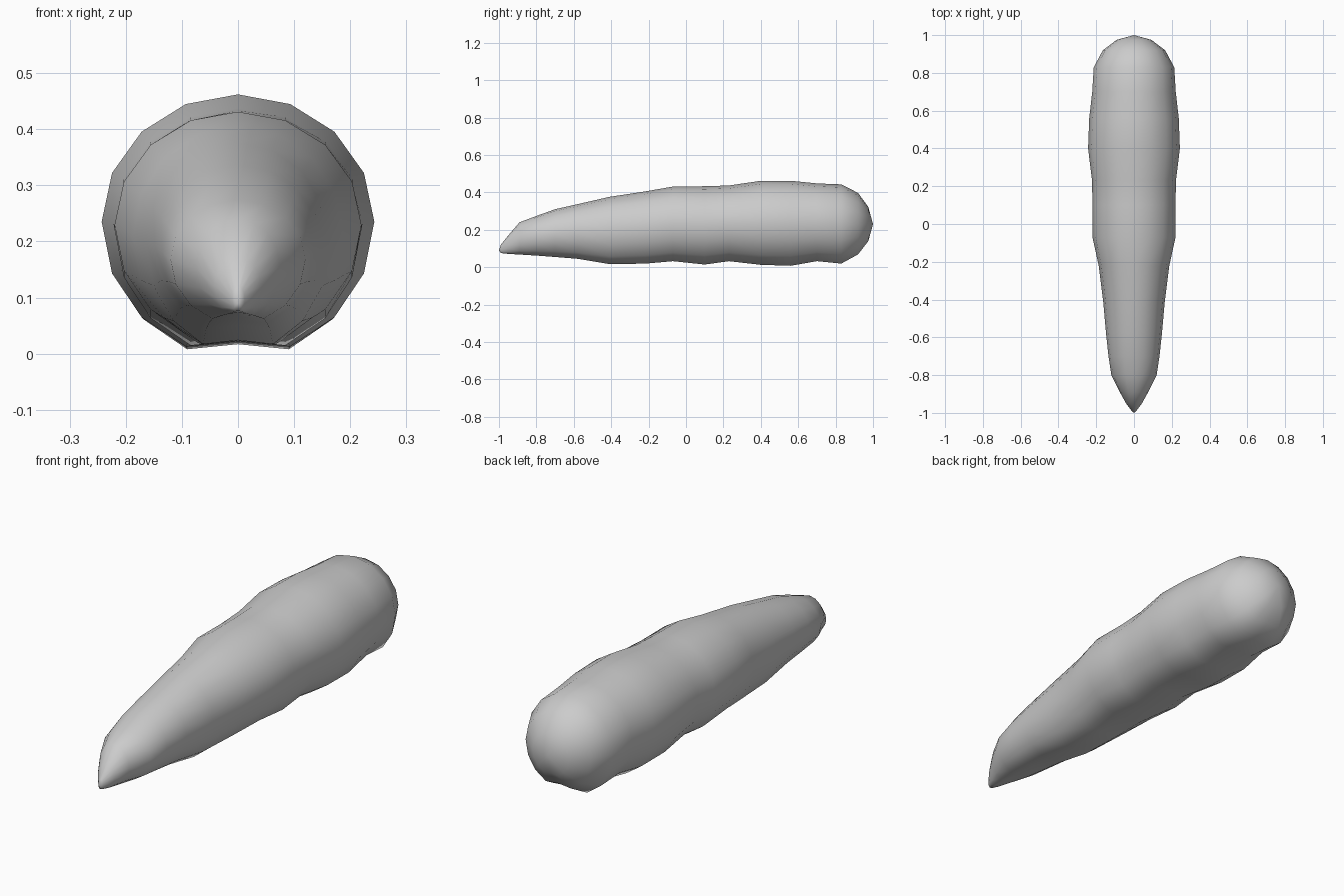
import bpy, bmesh, math

cube = bpy.data.objects.get("Cube")
if cube:
    bpy.data.objects.remove(cube, do_unlink=True)

SIDES = 16

# Body sections from pointed tip to rounded end: y, half width, bottom, top
SECTIONS = [
    (-0.99, 0.012, 0.075, 0.12), (-0.95, 0.042, 0.07, 0.17),
    (-0.89, 0.075, 0.066, 0.24), (-0.8, 0.12, 0.06, 0.274),
    (-0.7, 0.135, 0.052, 0.31), (-0.58, 0.148, 0.042, 0.337),
    (-0.41, 0.163, 0.013, 0.376), (-0.22, 0.187, 0.015, 0.405),
    (-0.07, 0.22, 0.028, 0.431), (0.1, 0.22, 0.01, 0.433),
    (0.23, 0.222, 0.028, 0.437), (0.4, 0.243, 0.008, 0.462),
    (0.56, 0.237, 0.003, 0.462), (0.7, 0.221, 0.028, 0.448),
    (0.83, 0.213, 0.015, 0.443), (0.92, 0.165, 0.065, 0.397),
    (0.975, 0.092, 0.138, 0.322),
]


def add_ring(bm, y, half, bottom, top):
    """Round section whose underside is slightly flattened."""
    mid, rad = (top + bottom) / 2, (top - bottom) / 2
    ring = []
    for i in range(SIDES):
        a = math.tau * i / SIDES
        z = mid + rad * math.cos(a) * (1.0 if math.cos(a) > 0 else 1.06)
        if i == SIDES // 2:
            z = bottom + 0.06 * rad
        ring.append(bm.verts.new((half * math.sin(a), y, max(z, bottom))))
    return ring


def cap(bm, ring, point):
    v = bm.verts.new(point)
    for i in range(SIDES):
        bm.faces.new((ring[i], ring[(i + 1) % SIDES], v))


# Loft the sections and close both ends
bm = bmesh.new()
rings = [add_ring(bm, *s) for s in SECTIONS]
for a, b in zip(rings, rings[1:]):
    for i in range(SIDES):
        j = (i + 1) % SIDES
        bm.faces.new((a[i], a[j], b[j], b[i]))
cap(bm, rings[0], (0, -1, 0.09))
cap(bm, rings[-1], (0, 1, 0.23))
bmesh.ops.recalc_face_normals(bm, faces=bm.faces)
for f in bm.faces:
    f.smooth = True
mesh = bpy.data.meshes.new("tapered_body")
bm.to_mesh(mesh)
bm.free()

# Single plain grey surface
grey = bpy.data.materials.new("plain_grey")
grey.use_nodes = True
colour = (0.6, 0.6, 0.6, 1)
grey.diffuse_color = colour
grey.node_tree.nodes["Principled BSDF"].inputs["Base Color"].default_value = colour
mesh.materials.append(grey)

body = bpy.data.objects.new("tapered_body", mesh)
bpy.context.collection.objects.link(body)
